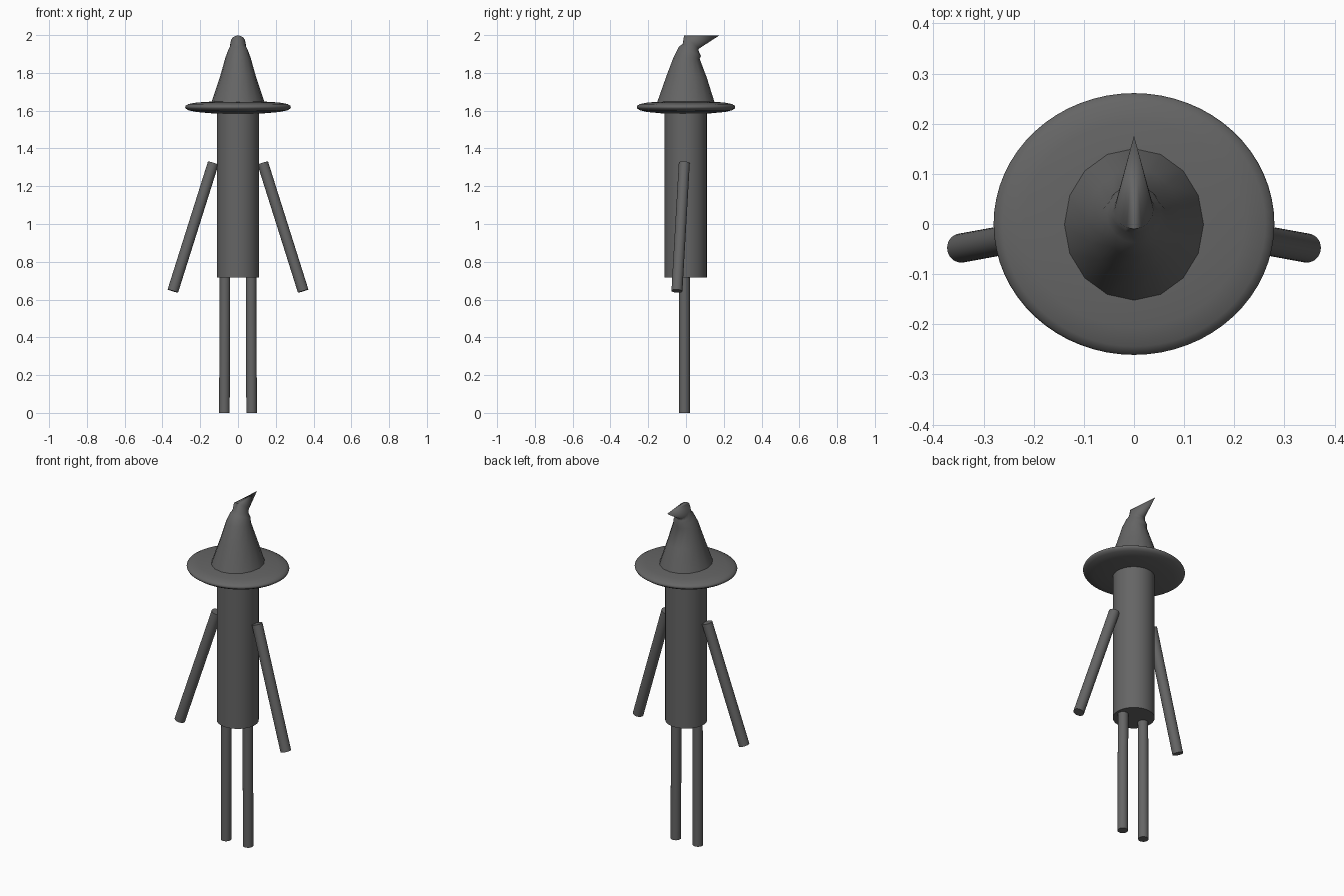
import bpy, bmesh
from math import cos, sin, pi, radians
from mathutils import Vector

if "Cube" in bpy.data.objects:
    bpy.data.objects.remove(bpy.data.objects["Cube"])

# Dark grey for every part
dark = bpy.data.materials.new("dark_grey")
dark.diffuse_color = (0.13, 0.13, 0.13, 1)
dark.use_nodes = True
dark.node_tree.nodes["Principled BSDF"].inputs["Base Color"].default_value = dark.diffuse_color


def finish(name, bm, angle=40):
    bmesh.ops.recalc_face_normals(bm, faces=bm.faces)
    me = bpy.data.meshes.new(name)
    bm.to_mesh(me)
    bm.free()
    me.materials.append(dark)
    ob = bpy.data.objects.new(name, me)
    bpy.context.collection.objects.link(ob)
    bpy.ops.object.select_all(action='DESELECT')
    ob.select_set(True)
    bpy.context.view_layer.objects.active = ob
    bpy.ops.object.shade_smooth_by_angle(angle=radians(angle))
    return ob


def rod(name, a, b, radius, sides=32):
    """Capped cylinder between two points."""
    a, b = Vector(a), Vector(b)
    d = b - a
    bm = bmesh.new()
    bmesh.ops.create_cone(bm, cap_ends=True, segments=sides, radius1=radius,
                          radius2=radius, depth=d.length)
    rot = d.to_track_quat('Z', 'Y').to_matrix().to_4x4()
    bm.transform(rot)
    bmesh.ops.translate(bm, verts=bm.verts, vec=(a + b) / 2)
    return finish(name, bm)


def loft(name, rings, sides, tip=None, angle=40):
    """Skin rings given as (front y, front z, back y, back z, half width)."""
    bm = bmesh.new()
    loops = []
    for ya, za, yb, zb, rx in rings:
        loops.append([bm.verts.new((rx * cos(t),
                                    (ya + yb) / 2 + (yb - ya) / 2 * sin(t),
                                    (za + zb) / 2 + (zb - za) / 2 * sin(t)))
                      for t in (2 * pi * i / sides for i in range(sides))])
    for lo, hi in zip(loops, loops[1:]):
        for i in range(sides):
            j = (i + 1) % sides
            bm.faces.new((lo[i], lo[j], hi[j], hi[i]))
    bm.faces.new(loops[0])
    if tip:
        t = bm.verts.new(tip)
        for i in range(sides):
            bm.faces.new((loops[-1][i], loops[-1][(i + 1) % sides], t))
    else:
        bm.faces.new(loops[-1])
    return finish(name, bm, angle)


# Body
rod("body", (0, -0.002, 0.718), (0, -0.002, 1.62), 0.112, 48)

# Arms and legs
for side, s in (("left", -1), ("right", 1)):
    rod(side + "_arm", (s * 0.131, -0.009, 1.323), (s * 0.345, -0.048, 0.645), 0.029)
    rod(side + "_leg", (s * 0.069, -0.008, 0.76), (s * 0.072, -0.008, 0), 0.028)

# Hat brim: flattened disc with a rounded rim
brim = [(0.06, 1.584), (0.14, 1.586), (0.22, 1.593), (0.262, 1.602),
        (0.277, 1.612), (0.28, 1.619), (0.277, 1.626), (0.262, 1.635),
        (0.22, 1.643), (0.14, 1.648), (0.06, 1.649)]
loft("hat_brim", [(-r * 0.932, z, r * 0.932, z, r) for r, z in brim], 64, angle=60)

# Hat cone: leans and folds backwards into a pointed tip
cone = [(-0.155, 1.638, 0.153, 1.638, 0.142),
        (-0.103, 1.785, 0.110, 1.775, 0.095),
        (-0.065, 1.885, 0.072, 1.875, 0.067),
        (-0.037, 1.940, 0.079, 1.890, 0.054),
        (-0.018, 1.952, 0.066, 1.918, 0.044),
        (-0.010, 1.998, 0.068, 1.928, 0.039)]
loft("hat_cone", cone, 16, tip=(0, 0.176, 1.998), angle=75)
